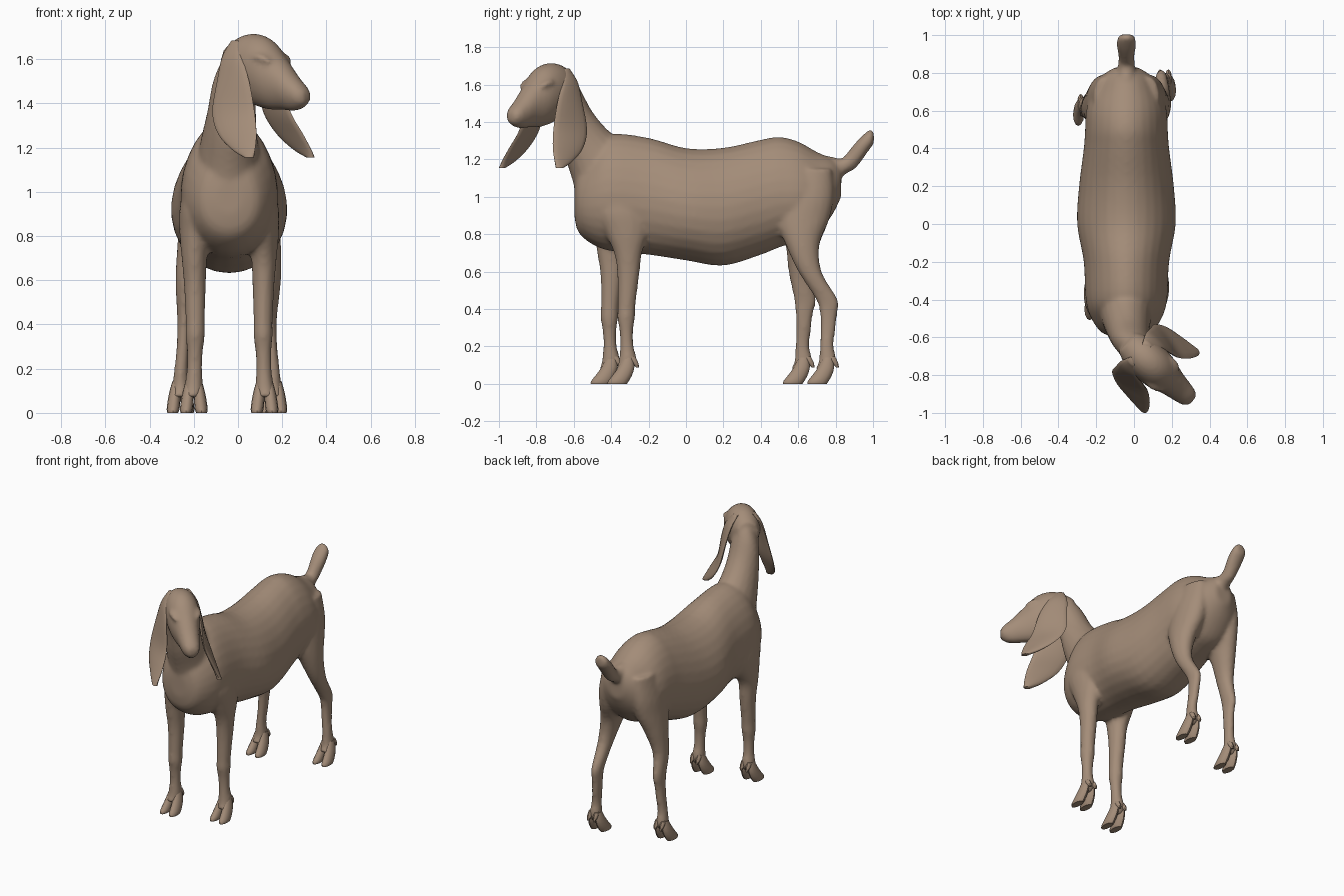
import bpy, bmesh, math
from mathutils import Vector as V

if "Cube" in bpy.data.objects:
    bpy.data.objects.remove(bpy.data.objects["Cube"])

CX = -0.04  # body centre plane
coat = bpy.data.materials.new("brown coat")
coat.diffuse_color = (0.37, 0.265, 0.19, 1)
coat.use_nodes = True
coat.node_tree.nodes["Principled BSDF"].inputs["Base Color"].default_value = coat.diffuse_color


def catmull(a, b, c, d, t):
    return 0.5 * (2 * b + (c - a) * t + (2 * a - 5 * b + 4 * c - d) * t * t
                  + (3 * b - a - 3 * c + d) * t ** 3)


def loft(name, rings, n=20, steps=4, taper=0.0):
    """Skin a tube through rings given as (centre, half axis A, half axis B)."""
    smooth = []
    for i in range(len(rings) - 1):
        q = [rings[max(0, min(len(rings) - 1, i + k))] for k in (-1, 0, 1, 2)]
        for s in range(steps):
            smooth.append([catmull(q[0][j], q[1][j], q[2][j], q[3][j], s / steps) for j in range(3)])
    smooth.append(rings[-1])
    bm = bmesh.new()
    loops = []
    for c, a, b in smooth:
        loop = []
        for k in range(n):
            w = 2 * math.pi * k / n
            loop.append(bm.verts.new(c + a * math.cos(w) * (1 - taper * math.sin(w)) + b * math.sin(w)))
        loops.append(loop)
    for p, q in zip(loops, loops[1:]):
        for k in range(n):
            bm.faces.new((p[k], p[(k + 1) % n], q[(k + 1) % n], q[k]))
    bm.faces.new(loops[0])
    bm.faces.new(loops[-1])
    bmesh.ops.recalc_face_normals(bm, faces=bm.faces)
    me = bpy.data.meshes.new(name)
    bm.to_mesh(me)
    bm.free()
    me.materials.append(coat)
    ob = bpy.data.objects.new(name, me)
    bpy.context.collection.objects.link(ob)
    return ob


def select(obs):
    bpy.ops.object.select_all(action='DESELECT')
    for o in obs:
        o.select_set(True)
    bpy.context.view_layer.objects.active = obs[0]


def side_ring(x, hw, p, q):
    """Ring spanning two side-view points p, q (y, z)."""
    p, q = V((x, *p)), V((x, *q))
    return (p + q) / 2, V((hw, 0, 0)), (p - q) / 2


def flat_ring(z, y0, y1, x0, x1):
    """Horizontal ring."""
    return (V(((x0 + x1) / 2, (y0 + y1) / 2, z)), V(((x1 - x0) / 2, 0, 0)), V((0, (y1 - y0) / 2, 0)))


skin = []

# torso: y, bottom, top, half width
torso = [(-.597, .90, 1.06, .06), (-.575, .81, 1.16, .13), (-.50, .745, 1.26, .185),
         (-.40, .71, 1.335, .215), (-.2, .69, 1.315, .225), (0, .66, 1.26, .26),
         (.2, .632, 1.262, .25), (.4, .69, 1.305, .225), (.5, .73, 1.32, .218),
         (.6, .76, 1.295, .212), (.7, .80, 1.24, .185), (.78, .90, 1.205, .135), (.83, 1.0, 1.17, .06)]
skin.append(loft("torso", [side_ring(CX, w, (y, t), (y, b)) for y, b, t, w in torso], 28, taper=.12))

# neck: x, half width, nape point, throat point
neck = [(-.04, .15, (-.33, 1.30), (-.57, .90)), (-.04, .13, (-.41, 1.35), (-.605, 1.08)),
        (-.03, .112, (-.50, 1.455), (-.65, 1.22)), (-.015, .10, (-.57, 1.585), (-.685, 1.37)),
        (.02, .09, (-.625, 1.665), (-.74, 1.46)), (.05, .08, (-.68, 1.69), (-.80, 1.50))]
skin.append(loft("neck", [side_ring(*r) for r in neck]))

# tail
tail = [(CX, .05, (.76, 1.22), (.80, 1.08)), (CX, .045, (.83, 1.205), (.86, 1.125)),
        (CX, .042, (.865, 1.24), (.91, 1.155)), (CX, .052, (.92, 1.305), (.972, 1.24)),
        (CX, .045, (.975, 1.355), (1.003, 1.285)), (CX, .018, (.998, 1.36), (1.005, 1.33))]
skin.append(loft("tail", [side_ring(*r) for r in tail]))

# head, turned to its left: frame of forward f and sideways s
f, s = V((.74, -.67, 0)), V((.67, .74, 0))


def head_pt(u, v, z):
    return V((.025, -.68, z)) + f * u + s * v


head = [(-.08, 1.50, 1.66, .07), (0, 1.425, 1.705, .10), (.08, 1.39, 1.715, .107), (.16, 1.372, 1.685, .10),
        (.24, 1.37, 1.605, .076), (.31, 1.365, 1.53, .062), (.36, 1.38, 1.485, .05), (.385, 1.40, 1.455, .028)]
skin.append(loft("head", [(head_pt(u, 0, (b + t) / 2), s * w, V((0, 0, (t - b) / 2)))
                          for u, b, t, w in head], 24, taper=-.1))

# brow ridges over the eyes
for v in (-1, 1):
    brow = [(.13, 1.60, .008), (.16, 1.612, .022), (.20, 1.602, .022), (.23, 1.585, .008)]
    skin.append(loft("brow", [(head_pt(u, v * (.088 - (u - .13) * .18), z), s * r, V((0, 0, r * .7)))
                              for u, z, r in brow], 12))

# legs: z, y range, x range of the left side
front = [(1.15, -.48, -.24, .0, .12), (.95, -.50, -.20, .02, .18), (.82, -.44, -.20, .04, .185),
         (.70, -.385, -.235, .06, .175), (.58, -.367, -.25, .065, .165), (.42, -.365, -.27, .07, .157),
         (.35, -.367, -.273, .07, .157), (.28, -.355, -.283, .078, .152), (.20, -.352, -.28, .082, .152),
         (.12, -.36, -.262, .078, .162), (.07, -.375, -.29, .085, .168)]
hind = [(1.15, .56, .78, .02, .13), (1.0, .50, .79, .0, .168), (.88, .48, .767, .01, .183),
        (.75, .53, .715, .06, .195), (.60, .60, .725, .10, .195), (.45, .695, .812, .112, .178),
        (.38, .715, .81, .115, .175), (.30, .718, .80, .12, .178), (.20, .715, .79, .128, .188),
        (.12, .71, .805, .122, .198), (.07, .685, .775, .13, .2)]
# toe: z, y range relative to the fetlock, half width
toe = [(.14, -.025, .03, .018), (.09, -.05, .035, .026), (.045, -.082, .022, .029),
       (.015, -.106, .005, .029), (0, -.108, -.005, .024)]
hooves = []


def leg(name, rows, right, step, top, splay):
    rings = []
    for z, y0, y1, x0, x1 in rows:
        if right:  # opposite leg is mirrored and stepped forward
            k = max(0, min(1, (top - z) / .3))
            x0, x1 = 2 * CX - x1 - splay * k, 2 * CX - x0 - splay * k
            y0, y1 = y0 + step * k, y1 + step * k
        rings.append(flat_ring(z, y0, y1, x0, x1))
    skin.append(loft(name, rings))
    c = rings[-2][0]
    for d in (-1, 1):
        tr = []
        for z, a, b, w in toe:
            x = c.x + d * (.02 + (.14 - z) * .11)
            tr.append(flat_ring(z, c.y + a, c.y + b, x - w, x + w))
        hooves.append(loft(name + "_toe", tr, 12, 2))
        # dewclaw
        x = c.x + d * .022
        hooves.append(loft(name + "_dewclaw", [flat_ring(.145, c.y + .0, c.y + .04, x - .014, x + .014),
                                               flat_ring(.115, c.y + .02, c.y + .055, x - .016, x + .016),
                                               flat_ring(.088, c.y + .045, c.y + .06, x - .007, x + .007)], 8, 2))


for right in (False, True):
    side = "right" if right else "left"
    leg(side + "_front_leg", front, right, -.09, 1.0, 0)
    leg(side + "_hind_leg", hind, right, -.13, .72, .02)

# blend torso, neck, head, tail and legs into one skin
select(skin)
bpy.ops.object.join()
body = bpy.context.object
body.name = "goat_body"
m = body.modifiers.new("blend", 'REMESH')
m.mode, m.voxel_size, m.use_smooth_shade = 'VOXEL', .013, True
m = body.modifiers.new("soften", 'SMOOTH')
m.factor, m.iterations = .5, 5
for name in ("blend", "soften"):
    bpy.ops.object.modifier_apply(modifier=name)
bpy.ops.object.shade_smooth()
if not body.data.materials:
    body.data.materials.append(coat)

# hooves
select(hooves)
bpy.ops.object.join()
bpy.context.object.name = "hooves"
bpy.ops.object.shade_smooth_by_angle(angle=math.radians(45))

# long hanging ears: z, front edge (u, v), rear edge (u, v)
ear = [(1.685, .03, .055, -.02, .055), (1.61, .08, .098, -.04, .10), (1.50, .136, .112, -.04, .135),
       (1.36, .178, .122, -.035, .172), (1.26, .222, .158, .025, .198), (1.19, .242, .19, .12, .208),
       (1.155, .245, .205, .20, .21)]
for v, side in ((1, "left"), (-1, "right")):
    rings = []
    for z, uf, vf, ur, vr in ear:
        a, b = head_pt(uf, v * vf, z), head_pt(ur, v * vr, z)
        rings.append(((a + b) / 2, s * v * .016, (a - b) / 2))
    select([loft(side + "_ear", rings, 16)])
    bpy.ops.object.shade_smooth_by_angle(angle=math.radians(60))
